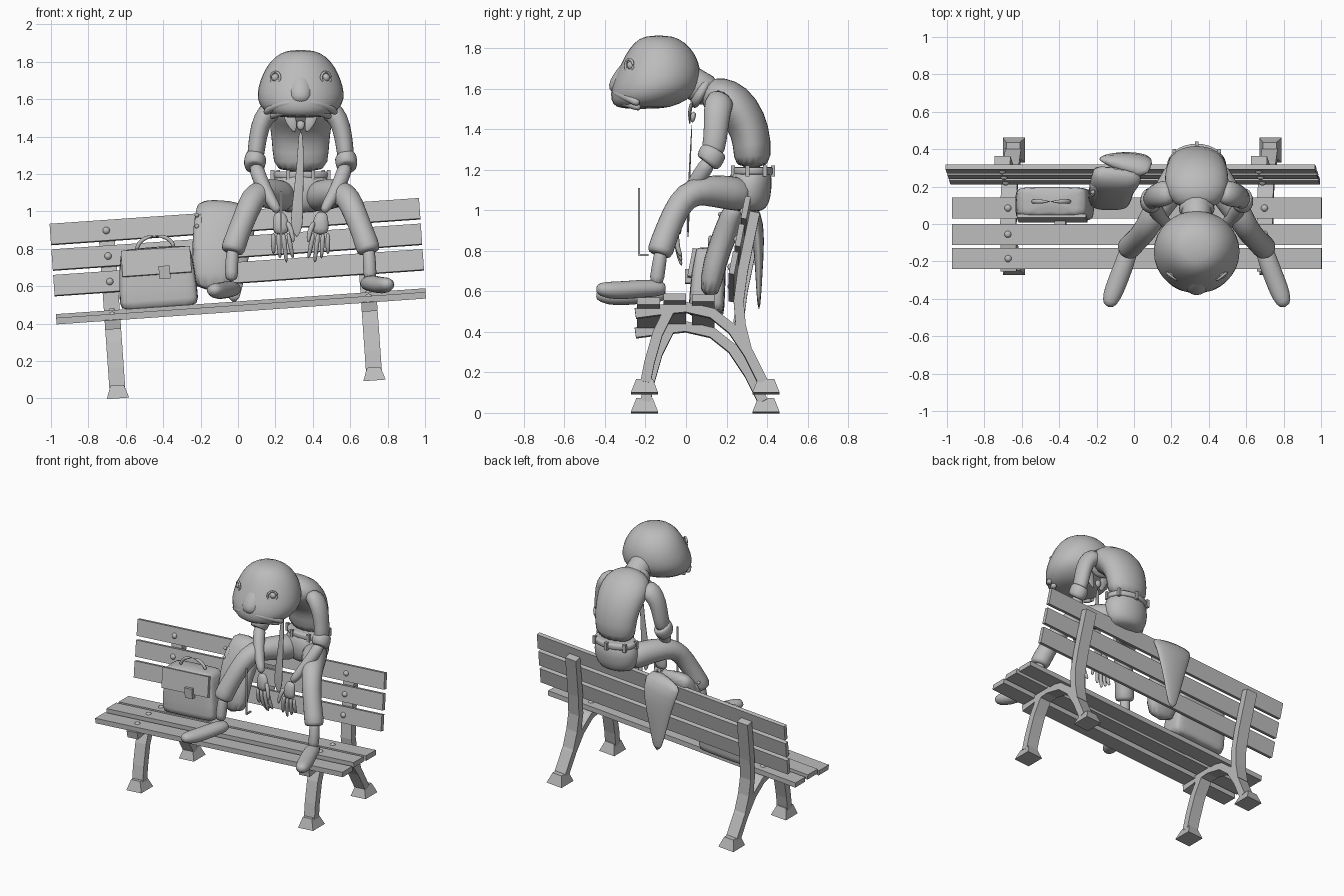
import bpy, bmesh, math
from mathutils import Vector, Matrix

cube = bpy.data.objects.get("Cube")
if cube:
    bpy.data.objects.remove(cube, do_unlink=True)

grey = bpy.data.materials.new("plain_grey")
grey.use_nodes = True
colour = (.5, .5, .5, 1)
grey.diffuse_color = colour
grey.node_tree.nodes["Principled BSDF"].inputs["Base Color"].default_value = colour

TILT = -math.radians(4)     # the whole bench leans sideways
LEAN = -math.radians(11)    # the backrest leans backwards
MID = .335                  # centre line of the seated figure


def finish(name, bm, smooth=False, tilted=False, subdivide=0):
    """Turn the mesh data into a named object with the shared material."""
    bmesh.ops.recalc_face_normals(bm, faces=bm.faces)
    for face in bm.faces:
        face.smooth = smooth
    mesh = bpy.data.meshes.new(name)
    bm.to_mesh(mesh)
    bm.free()
    mesh.materials.append(grey)
    obj = bpy.data.objects.new(name, mesh)
    bpy.context.collection.objects.link(obj)
    if tilted:
        obj.rotation_euler.y = TILT
    if subdivide:
        modifier = obj.modifiers.new("rounding", 'SUBSURF')
        modifier.levels = modifier.render_levels = subdivide


def bridge(bm, loops):
    """Join matching vertex loops into a closed skin."""
    for low, high in zip(loops, loops[1:]):
        for k in range(len(low)):
            bm.faces.new((low[k - 1], low[k], high[k], high[k - 1]))
    bm.faces.new(loops[0])
    bm.faces.new(loops[-1])


def loft(name, rings, depth=1, sides=12, level=False, tilted=False, power=1):
    """Skin over rings (x, y, z, half width); depth is their thickness ratio."""
    bm = bmesh.new()
    centres = [Vector(ring[:3]) for ring in rings]
    loops = []
    for i, centre in enumerate(centres):
        tangent = centres[min(i + 1, len(rings) - 1)] - centres[max(i - 1, 0)]
        if level:
            tangent = Vector((0, 0, 1))
        tangent.normalize()
        across = Vector((1, 0, 0))
        across = (across - tangent * across.dot(tangent)).normalized()
        deep = tangent.cross(across) * depth
        loop = []
        for k in range(sides):
            angle = math.tau * (k + .5) / sides
            c, s = [math.copysign(abs(v) ** power, v)
                    for v in (math.cos(angle), math.sin(angle))]
            loop.append(bm.verts.new(centre + (across * c + deep * s) * rings[i][3]))
        loops.append(loop)
    bridge(bm, loops)
    finish(name, bm, True, tilted, subdivide=1)


def tube(name, points, radius, tilted=False):
    loft(name, [(*point, radius) for point in points], sides=8, tilted=tilted)


def body(name, rings, depth, **options):
    """Loft on the figure's centre line from rings (y, z, half width)."""
    loft(name, [(MID, *ring) for ring in rings], depth, sides=16, level=True, **options)


def box(name, centre, size, lean=0, taper=1, tilted=True):
    bm = bmesh.new()
    bmesh.ops.create_cube(bm, size=1)
    for v in bm.verts:
        if v.co.z > 0:
            v.co.x *= taper
            v.co.y *= taper
    bm.transform(Matrix.Translation(centre) @ Matrix.Rotation(lean, 4, 'X')
                 @ Matrix.Diagonal((*size, 1)))
    finish(name, bm, tilted=tilted)


def ball(name, centre, radius, tilted=False):
    bm = bmesh.new()
    bmesh.ops.create_uvsphere(bm, u_segments=16, v_segments=8, radius=radius)
    bm.transform(Matrix.Translation(centre))
    finish(name, bm, True, tilted)


def iron_bar(name, x, path, width=.085, thickness=.05):
    """Flat bar following a side-on path of (y, z) points."""
    bm = bmesh.new()
    loops = []
    for i, (y, z) in enumerate(path):
        before, after = path[max(i - 1, 0)], path[min(i + 1, len(path) - 1)]
        normal = Vector((0, before[1] - after[1], after[0] - before[0])).normalized()
        loops.append([bm.verts.new(Vector((x + side * width / 2, y, z)) + normal * out * thickness / 2)
                      for side, out in ((-1, -1), (1, -1), (1, 1), (-1, 1))])
    bridge(bm, loops)
    finish(name, bm, tilted=True)


# Bench slats
seat_slats = [(-.185, .48), (-.055, .5), (.085, .495)]
back_slats = [(.235 + .03 * i, .67 + .137 * i) for i in range(3)]
for y, z in seat_slats:
    box("seat_slat", (.05, y, z), (1.98, .112, .035))
for y, z in back_slats:
    box("back_slat", (.05, y, z), (1.98, .028, .112), LEAN)

# Iron end frames with bolts
for x in (-.64, .735):
    iron_bar("seat_arch", x, [(-.25, .44), (-.1, .46), (0, .47), (.13, .44),
                              (.23, .36), (.31, .24), (.38, .1)])
    iron_bar("front_leg", x, [(-.2, .1), (-.18, .2), (-.14, .34), (-.08, .46)])
    iron_bar("back_post", x, [(.3, .26), (.27, .38), (.26, .5), (.28, .65), (.34, .94)])
    for y in (-.205, .395):
        box("foot", (x, y, .08), (.12, .135, .07), taper=.6)
    for y, z in seat_slats:
        ball("seat_bolt", (x, y, z + .01), .02, tilted=True)
    for y, z in back_slats:
        ball("back_bolt", (x, y - .01, z), .02, tilted=True)

# Briefcase
CASE = -.385
loft("briefcase", [(CASE, .1, .51, .2), (CASE, .1, .53, .215), (CASE, .11, .7, .205),
                   (CASE, .12, .82, .19), (CASE, .12, .84, .17)],
     depth=.42, sides=16, level=True, tilted=True, power=.3)
box("briefcase_flap", (CASE, .03, .76), (.37, .02, .14), LEAN)
box("briefcase_clasp", (CASE + .04, .01, .7), (.06, .03, .07))
arc = [math.pi * i / 8 for i in range(9)]
tube("briefcase_handle", [(CASE - .1 * math.cos(t), .12, .83 + .07 * math.sin(t)) for t in arc],
     radius=.012, tilted=True)

# Jacket thrown over the backrest
loft("jacket_front", [(-.08, .3, 1, .13), (-.09, .25, 1.02, .14), (-.12, .2, .9, .125),
                      (-.13, .14, .75, .12), (-.13, .11, .56, .11)], depth=.5, power=.7)
loft("jacket_back", [(-.07, .28, 1.01, .14), (-.04, .34, 1, .16), (-.03, .36, .85, .12),
                     (-.03, .36, .7, .075), (-.02, .36, .5, .03)], depth=.25)
tube("jacket_sleeve", [(-.2, .22, 1), (-.21, .17, .88), (-.21, .12, .72)], radius=.035)
for i in range(3):
    ball("jacket_button", (-.22, .17 - .01 * i, .98 - .06 * i), .012)

# Trunk of the figure
body("trouser_seat", [(.31, .99, .1), (.31, 1.03, .15), (.31, 1.11, .17), (.325, 1.23, .148)], .69)
body("belt", [(.326, z, .155) for z in (1.175, 1.18, 1.21, 1.215)], .68)
for i in range(7):
    angle = math.tau * i / 7
    box("belt_loop", (MID + .154 * math.sin(angle), .326 + .104 * math.cos(angle), 1.195),
        (.02, .02, .055), tilted=False)
loft("shirt", [(MID, .325, 1.2, .15), (MID, .33, 1.33, .152), (MID, .3, 1.44, .165),
               (MID, .23, 1.53, .18), (MID, .15, 1.57, .16), (MID, .08, 1.59, .09)],
     depth=.63, sides=16)
loft("neck", [(MID, .14, 1.57, .09), (MID, .06, 1.61, .08), (MID, -.03, 1.67, .09)])
loft("collar", [(MID, .1, 1.57, .105), (MID, .075, 1.585, .1), (MID, .045, 1.6, .09)], depth=.9)

# Hanging tie
loft("tie_knot", [(MID, .04, 1.49, .03), (MID, .03, 1.43, .018)], depth=.6)
loft("tie", [(MID, .03, 1.44, .013), (MID, .02, 1.25, .018), (.315, .01, 1, .032),
             (.315, .01, .92, .034), (.315, .01, .86, .005)], depth=.2, power=.6)
box("thin_strip", (.23, -.232, .945), (.012, .01, .33), tilted=False)
box("thin_strip_end", (.23, -.21, .78), (.012, .05, .01), tilted=False)

# Limbs, made once for each side
for side, label in ((1, "left"), (-1, "right")):
    def limb(part, rings, **options):
        """Loft mirrored about the figure's centre line."""
        loft(label + "_" + part, [(MID + side * ring[0], *ring[1:]) for ring in rings], **options)

    limb("trouser_leg", [(.07, .31, 1.07, .09), (.13, .2, 1.09, .088), (.21, .08, 1.1, .077),
                         (.255, 0, 1.075, .07), (.29, -.055, .99, .065), (.335, -.1, .88, .063),
                         (.365, -.13, .79, .07), (.367, -.133, .78, .05)])
    limb("ankle", [(.36, -.12, .82, .038), (.37, -.135, .72, .034), (.37, -.15, .62, .042)])
    sole = .6 + .015 * side
    limb("shoe", [(.355, -.1, sole, .03), (.36, -.13, sole, .05), (.385, -.21, sole, .054),
                  (.42, -.3, sole - .01, .055), (.455, -.39, sole - .01, .053),
                  (.475, -.445, sole, .03)], depth=.85)
    limb("sleeve", [(.12, .18, 1.55, .06), (.185, .16, 1.53, .06), (.22, .15, 1.45, .053),
                    (.235, .145, 1.35, .047), (.245, .125, 1.26, .05)], depth=1.25)
    limb("cuff", [(.238, .14, 1.3, .05), (.24, .137, 1.295, .063), (.248, .11, 1.235, .06),
                  (.248, .105, 1.23, .045)], depth=1.15)
    limb("forearm", [(.245, .125, 1.26, .042), (.22, .07, 1.17, .043), (.165, 0, 1.07, .033),
                     (.115, -.04, .99, .027)])
    limb("palm", [(.12, -.035, 1, .028), (.105, -.045, .95, .045), (.105, -.045, .87, .05)], depth=.55)
    for i in range(4):
        root, tip = .068 + .026 * i, .04 + .035 * i
        limb("finger", [(root, -.045, .89, .015), ((root + tip) / 2, -.045, .81, .014),
                        (tip, -.02, .72 + .025 * abs(i - 1), .01)], sides=8)
    limb("thumb", [(.075, -.05, .95, .018), (.045, -.07, .89, .015), (.04, -.075, .83, .01)], sides=8)

    # Collar flap and eye
    limb("collar_flap", [(.07, .03, 1.54, .03), (.05, .015, 1.48, .035), (.03, .02, 1.42, .006)], depth=.3)
    eye = Vector((MID + side * .135, -.27, 1.715))
    ball(label + "_eye", eye, .022)
    rim = [math.tau * i / 10 for i in range(11)]
    tube(label + "_eyelid", [eye + Vector((side * .026 * math.cos(t), .02 * math.cos(t) - .01,
                                           .033 * math.sin(t))) for t in rim], radius=.008)

# Head: wide drooping cheeks, low brow, big nose
body("head", [(-.22, 1.5, .11), (-.2, 1.52, .18), (-.165, 1.57, .23), (-.145, 1.63, .24),
              (-.13, 1.7, .222), (-.125, 1.77, .19), (-.13, 1.83, .14), (-.135, 1.865, .07)], .93)
body("nose", [(-.25, 1.76, .04), (-.29, 1.71, .05), (-.325, 1.64, .066), (-.335, 1.595, .058),
              (-.325, 1.57, .025)], .85)


# Downturned lips wrapping round the face
def lip(name, reach, depth, top, droop):
    turns = [-1 + i / 5 for i in range(11)]
    tube(name, [(MID + reach * math.sin(1.25 * t), -.17 - depth * math.cos(1.25 * t),
                 top - droop * t * t) for t in turns], radius=.021)


lip("upper_lip", reach=.2, depth=.185, top=1.585, droop=.06)
lip("lower_lip", reach=.165, depth=.165, top=1.54, droop=.035)
